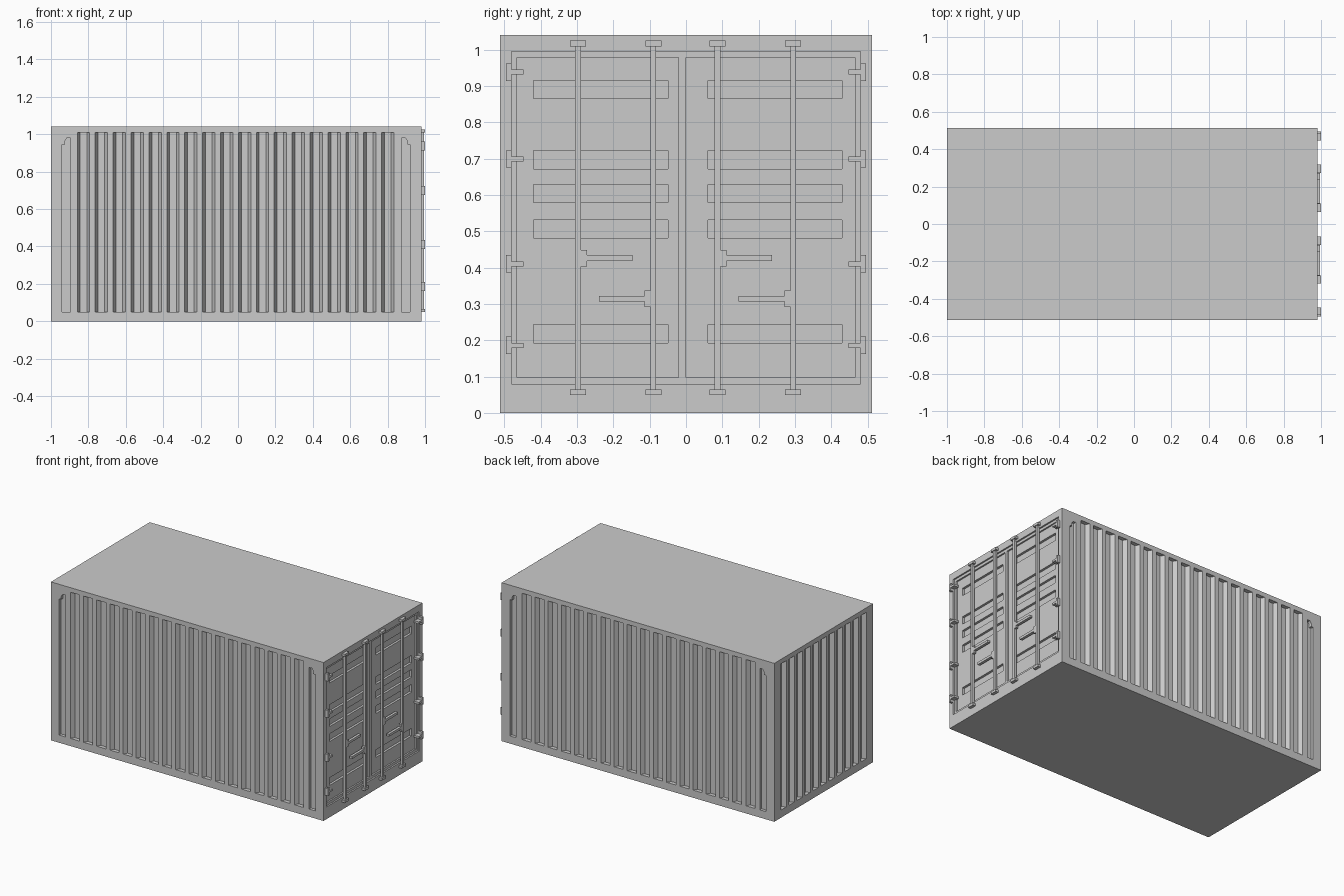
import bpy, bmesh
from mathutils import Vector

cube = bpy.data.objects.get("Cube")
if cube:
    bpy.data.objects.remove(cube, do_unlink=True)

grey = bpy.data.materials.new("light grey paint")
grey.use_nodes = True
GREY = (0.6, 0.6, 0.6, 1)
grey.diffuse_color = GREY
grey.node_tree.nodes["Principled BSDF"].inputs["Base Color"].default_value = GREY

X0, X1, Y, H = -1.0, 0.98, 0.5125, 1.04


def finish(name, bm):
    bmesh.ops.recalc_face_normals(bm, faces=bm.faces)
    mesh = bpy.data.meshes.new(name)
    bm.to_mesh(mesh)
    bm.free()
    mesh.materials.append(grey)
    obj = bpy.data.objects.new(name, mesh)
    bpy.context.collection.objects.link(obj)
    return obj


def prism(bm, bottom, top):
    a = [bm.verts.new(p) for p in bottom]
    b = [bm.verts.new(p) for p in top]
    bm.faces.new(a)
    bm.faces.new(b)
    for i in range(len(a)):
        j = (i + 1) % len(a)
        bm.faces.new((a[i], a[j], b[j], b[i]))


def box(bm, x0, x1, y0, y1, z0, z1):
    ring = [(x0, y0), (x1, y0), (x1, y1), (x0, y1)]
    prism(bm, [(x, y, z0) for x, y in ring], [(x, y, z1) for x, y in ring])


def groove(bm, place, centre, width, depth, z0, z1):
    """Vertical groove with slanted cheeks; place(u, d) maps to the wall."""
    w, k, out = width / 2, width * 0.27, 0.01
    ring = [(-w, -out), (w, -out), (w, 0), (k, depth), (-k, depth), (-w, 0)]
    pts = [place(centre + u, d) for u, d in ring]
    prism(bm, [(*p, z0) for p in pts], [(*p, z1) for p in pts])


def carve(body, bm):
    cutter = finish("cutter", bm)
    cutter.hide_render = True
    mod = body.modifiers.new("carve", "BOOLEAN")
    mod.operation, mod.solver, mod.object = "DIFFERENCE", "EXACT", cutter
    bpy.context.view_layer.objects.active = body
    bpy.ops.object.modifier_apply(modifier=mod.name)
    bpy.data.objects.remove(cutter, do_unlink=True)


# Container shell
bm = bmesh.new()
box(bm, X0, X1, -Y, Y, 0, H)
shell = finish("container_shell", bm)

# Corrugated long walls and the blind end wall
bm = bmesh.new()
for side in (-1, 1):
    wall = lambda u, d, s=side: (u, s * (Y - d))
    for i in range(18):
        groove(bm, wall, -0.826 + i * 0.0957, 0.066, 0.025, 0.05, 1.01)
    # Short end grooves with a stepped top corner
    for end in (-1, 1):
        steps = [(0.465 * 2, 0.05), (0.465 * 2, 0.945), (0.915, 0.945),
                 (0.915, 0.965), (0.905, 0.98), (0.885, 0.98), (0.885, 0.05)]
        ring = [(-0.01 + end * u, z) for u, z in steps]
        prism(bm, [(x, side * (Y + 0.01), z) for x, z in ring],
              [(x, side * (Y - 0.02), z) for x, z in ring])
for i in range(11):
    groove(bm, lambda u, d: (X0 + d, u), (i - 5) * 0.083, 0.055, 0.025, 0.05, 1.01)
carve(shell, bm)

# Door opening, two door leaves and their pressed bars, each a step deeper
bm = bmesh.new()
box(bm, X1 - 0.01, 1.1, -0.48, 0.48, 0.08, 0.995)
carve(shell, bm)
bm = bmesh.new()
for y0, y1 in ((-0.465, -0.02), (0.0, 0.465)):
    box(bm, X1 - 0.02, 1.1, y0, y1, 0.098, 0.978)
carve(shell, bm)
bm = bmesh.new()
for y0, y1 in ((-0.42, -0.05), (0.06, 0.43)):
    for z in (0.218, 0.506, 0.604, 0.697, 0.89):
        box(bm, X1 - 0.035, 1.1, y0, y1, z - 0.025, z + 0.025)
carve(shell, bm)

# Locking rods with end keepers and lever handles
for n, (y, arm, z) in enumerate(((-0.297, 1, 0.426), (-0.09, -1, 0.314),
                                 (0.087, 1, 0.426), (0.295, -1, 0.314)), 1):
    bm = bmesh.new()
    box(bm, 0.978, 0.995, y - 0.008, y + 0.008, 0.05, 1.025)
    for zc in (0.057, 1.017):
        box(bm, 0.975, 1.0, y - 0.022, y + 0.022, zc - 0.008, zc + 0.008)
    for reach, half in ((0.024, 0.023), (0.15, 0.008)):
        a, b = sorted((y, y + arm * reach))
        box(bm, 0.978, 0.995, a, b, z - half, z + half)
    finish(f"locking_rod_{n}", bm)

# Hinges down both outer door edges
for name, s in (("right", -1), ("left", 1)):
    bm = bmesh.new()
    for z in (0.938, 0.699, 0.41, 0.186):
        for u, v, half in ((0.48, 0.495, 0.024), (0.447, 0.482, 0.007)):
            a, b = sorted((s * u, s * v))
            box(bm, 0.965, 1.0, a, b, z - half, z + half)
    finish(f"door_hinges_{name}", bm)
